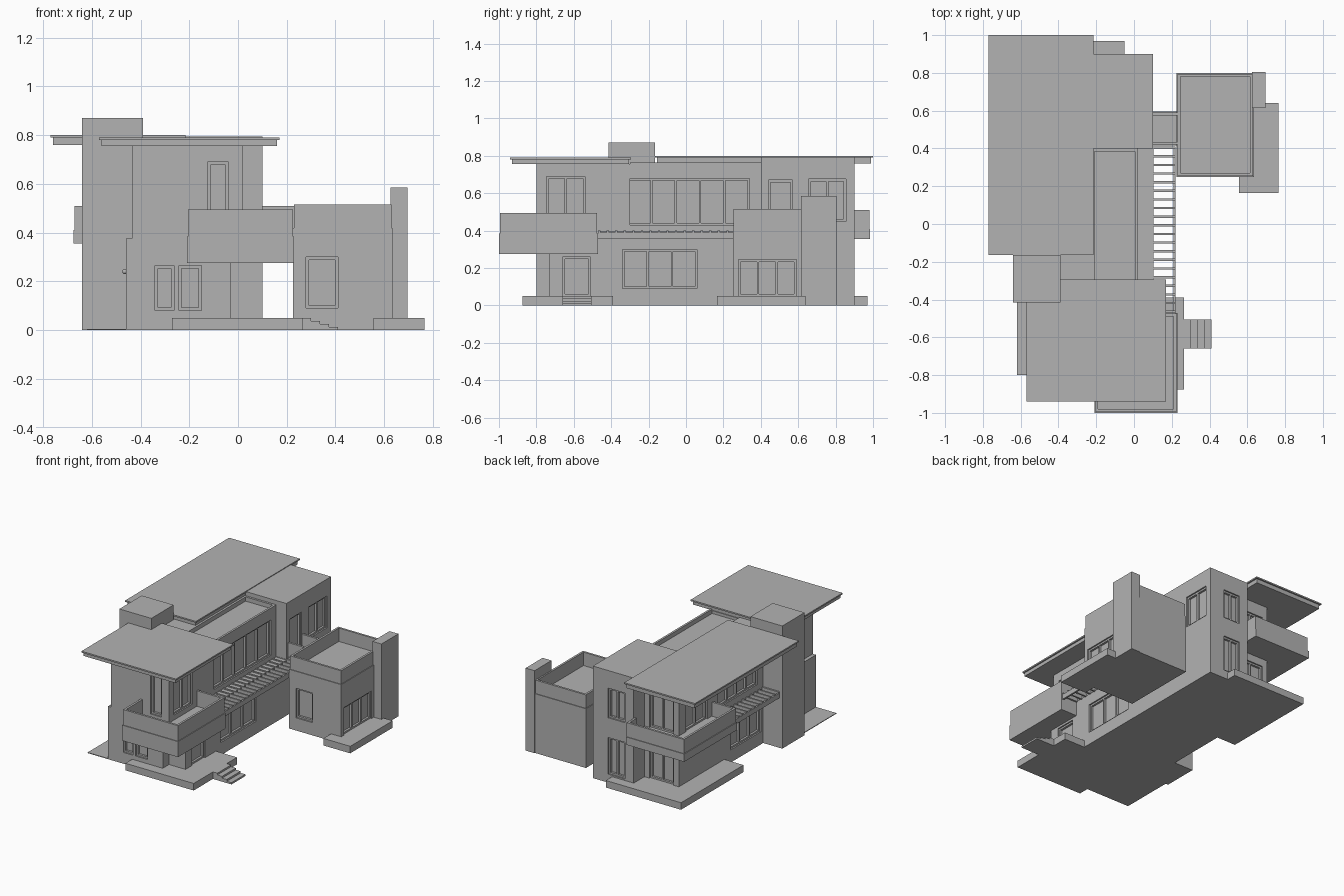
import bpy
import bmesh
from mathutils import Vector

if "Cube" in bpy.data.objects:
    bpy.data.objects.remove(bpy.data.objects["Cube"])

grey = bpy.data.materials.new("plain_grey")
grey.use_nodes = True
grey.diffuse_color = (0.45, 0.45, 0.45, 1)
grey.node_tree.nodes["Principled BSDF"].inputs["Base Color"].default_value = grey.diffuse_color


def boxes(name, *extents):
    """One object made of boxes, each given as x0, x1, y0, y1, z0, z1."""
    bm = bmesh.new()
    for x0, x1, y0, y1, z0, z1 in extents:
        made = bmesh.ops.create_cube(bm, size=1)["verts"]
        size = Vector((x1 - x0, y1 - y0, z1 - z0))
        mid = Vector((x0 + x1, y0 + y1, z0 + z1)) / 2
        for v in made:
            v.co = Vector(c * s for c, s in zip(v.co, size)) + mid
    mesh = bpy.data.meshes.new(name)
    bm.to_mesh(mesh)
    bm.free()
    mesh.materials.append(grey)
    obj = bpy.data.objects.new(name, mesh)
    bpy.context.collection.objects.link(obj)
    return obj


def on_wall(axis, side, wall, u0, u1, z0, z1, out, depth):
    """Box set in a wall facing axis/side, from out in front to depth behind."""
    a, b = sorted((wall + side * out, wall - side * depth))
    return (a, b, u0, u1, z0, z1) if axis == "x" else (u0, u1, a, b, z0, z1)


def add_openings(wall_obj, specs):
    """Cut recessed openings and fill each with a frame and mullions."""
    cuts = []
    for name, axis, side, wall, u0, u1, z0, z1, panes in specs:
        cuts.append(on_wall(axis, side, wall, u0, u1, z0, z1, 0.02, 0.025))
        bar = 0.012
        pitch = (u1 - u0 - bar) / panes
        strips = [(u0 + i * pitch, u0 + i * pitch + bar, z0, z1) for i in range(panes + 1)]
        strips += [(u0, u1, z0, z0 + bar), (u0, u1, z1 - bar, z1)]
        boxes(name, *[on_wall(axis, side, wall, *s, -0.01, 0.03) for s in strips])
    cutter = boxes("opening_cutter", *cuts)
    cutter.hide_render = True
    mod = wall_obj.modifiers.new("openings", "BOOLEAN")
    mod.object = cutter
    mod.operation = "DIFFERENCE"
    mod.solver = "EXACT"
    graph = bpy.context.evaluated_depsgraph_get()
    wall_obj.data = bpy.data.meshes.new_from_object(wall_obj.evaluated_get(graph))
    wall_obj.modifiers.clear()
    bpy.data.objects.remove(cutter)


def parapet(name, x0, x1, y0, y1, z0, z1, sides, t=0.015):
    """Thin upstand walls on the chosen sides of a rectangle."""
    runs = {"w": (x0, x0 + t, y0, y1), "e": (x1 - t, x1, y0, y1),
            "s": (x0, x1, y0, y0 + t), "n": (x0, x1, y1 - t, y1)}
    boxes(name, *[runs[s] + (z0, z1) for s in sides])


def roof_slab(name, x0, x1, y0, y1, z0, z1):
    """Flat roof: thin cap overhanging a slightly smaller fascia."""
    e = 0.01
    boxes(name, (x0, x1, y0, y1, z1 - 0.01, z1),
          (x0 + e, x1 - e, y0 + e, y1 - e, z0, z1 - 0.01))


def pergola(name, x0, x1, y0, y1, count, rail_x):
    """Row of slats carried on an edge rail."""
    step = (y1 - y0 - 0.012) / (count - 1)
    slats = [(x0, x1, y0 + i * step, y0 + i * step + 0.012, 0.375, 0.40) for i in range(count)]
    boxes(name, *slats, (rail_x, rail_x + 0.012, y0, y1, 0.355, 0.39))


# Ground storey
front_low = boxes("front_lower_wall", (-0.46, -0.03, -0.80, -0.30, 0, 0.375))
add_openings(front_low, [
    ("front_window_left", "y", -1, -0.80, -0.34, -0.262, 0.08, 0.265, 1),
    ("front_window_right", "y", -1, -0.80, -0.243, -0.15, 0.08, 0.265, 1),
    ("side_door", "x", -1, -0.46, -0.62, -0.47, 0.01, 0.33, 1)])
main_low = boxes("main_lower_wall", (-0.40, 0.10, -0.73, 0.41, 0, 0.385))
add_openings(main_low, [
    ("entrance_door", "x", 1, 0.10, -0.66, -0.51, 0.05, 0.26, 1),
    ("living_room_window", "x", 1, 0.10, -0.34, 0.06, 0.09, 0.30, 3)])

# Upper storey
front_up = boxes("front_upper_wall", (-0.435, 0.02, -0.80, -0.30, 0.37, 0.755))
add_openings(front_up, [
    ("balcony_door", "y", -1, -0.80, -0.125, -0.04, 0.41, 0.69, 1),
    ("balcony_window", "x", 1, 0.02, -0.745, -0.54, 0.42, 0.69, 2)])
main_up = boxes("main_upper_wall", (-0.40, 0.02, -0.47, 0.41, 0.38, 0.735))
add_openings(main_up, [
    ("upper_ribbon_window", "x", 1, 0.02, -0.45, 0.34, 0.43, 0.68, 6)])
parapet("middle_roof_parapet", -0.23, 0.02, -0.30, 0.40, 0.73, 0.765, "en")

# Side wing under the long roof
wing = boxes("side_wing_wall", (-0.49, -0.21, -0.30, 0.78, 0, 0.765))
add_openings(wing, [
    ("wing_upper_window", "x", -1, -0.49, -0.10, 0.34, 0.44, 0.67, 4),
    ("wing_lower_window", "x", -1, -0.49, -0.14, 0.20, 0.09, 0.30, 3),
    ("wing_balcony_door", "x", -1, -0.49, 0.46, 0.70, 0.41, 0.67, 2),
    ("back_balcony_door", "y", 1, 0.78, -0.45, -0.26, 0.41, 0.67, 2),
    ("back_terrace_door", "y", 1, 0.78, -0.45, -0.26, 0.05, 0.30, 2)])

# Tall back block
back = boxes("back_block", (-0.22, 0.10, 0.40, 0.90, 0, 0.795))
add_openings(back, [
    ("back_upper_window", "y", 1, 0.90, -0.15, -0.02, 0.46, 0.67, 2),
    ("back_lower_window", "y", 1, 0.90, -0.15, -0.02, 0.06, 0.32, 2),
    ("back_side_window", "x", 1, 0.10, 0.655, 0.855, 0.45, 0.675, 2),
    ("bridge_door", "x", 1, 0.10, 0.44, 0.57, 0.41, 0.67, 1)])

# Roofs and chimney
roof_slab("front_roof", -0.57, 0.17, -0.94, -0.295, 0.755, 0.79)
roof_slab("long_roof", -0.77, -0.215, -0.165, 1.0, 0.76, 0.80)
boxes("chimney", (-0.64, -0.39, -0.415, -0.165, 0, 0.87))

# Front balcony
boxes("front_balcony_slab", (-0.21, 0.23, -1.0, -0.47, 0.275, 0.385))
parapet("front_balcony_parapet", -0.205, 0.225, -0.995, -0.475, 0.385, 0.495, "wes")
boxes("front_balcony_return", (0.01, 0.225, -0.49, -0.475, 0.385, 0.495))

# Back corner balcony
boxes("back_balcony_slab", (-0.675, -0.22, 0.39, 0.985, 0.355, 0.41))
parapet("back_balcony_parapet", -0.67, -0.22, 0.395, 0.98, 0.41, 0.51, "wn")
boxes("back_balcony_returns", (-0.67, -0.49, 0.395, 0.41, 0.41, 0.51),
      (-0.235, -0.22, 0.89, 0.98, 0.41, 0.51))

# Pergolas on both long sides
pergola("right_pergola", 0.02, 0.22, -0.47, 0.41, 20, 0.208)
boxes("pergola_ledge", (0.02, 0.102, -0.47, 0.40, 0.38, 0.395))
pergola("left_pergola", -0.62, -0.48, -0.165, 0.39, 13, -0.62)

# Detached tower, bridge and fin wall
tower = boxes("tower", (0.225, 0.635, 0.25, 0.80, 0, 0.42))
add_openings(tower, [
    ("tower_front_window", "y", -1, 0.25, 0.28, 0.41, 0.09, 0.30, 1),
    ("tower_glass_doors", "x", 1, 0.635, 0.28, 0.59, 0.05, 0.245, 3)])
parapet("tower_parapet", 0.23, 0.63, 0.255, 0.795, 0.42, 0.515, "wesn")
boxes("fin_wall", (0.625, 0.695, 0.615, 0.805, 0, 0.585))
boxes("bridge", (0.10, 0.23, 0.415, 0.595, 0.355, 0.41))
parapet("bridge_parapet", 0.10, 0.235, 0.42, 0.59, 0.41, 0.51, "sn")

# Terraces, path and steps
boxes("front_terrace", (-0.27, 0.265, -0.875, -0.39, 0, 0.05))
boxes("back_terrace", (-0.64, -0.05, 0.27, 0.97, 0, 0.05))
boxes("tower_terrace", (0.555, 0.765, 0.165, 0.64, 0, 0.05))
boxes("side_path", (-0.62, -0.27, -0.80, -0.39, 0, 0.005))
boxes("steps", *[(0.26, 0.30 + 0.037 * i, -0.66, -0.505, 0, 0.05 - 0.0125 * i) for i in range(4)])

# Round knob on the side door
bpy.ops.mesh.primitive_uv_sphere_add(segments=12, ring_count=8, radius=0.01,
                                     location=(-0.465, -0.50, 0.24))
knob = bpy.context.object
knob.name = "door_knob"
knob.data.materials.append(grey)
bpy.ops.object.shade_smooth_by_angle()
